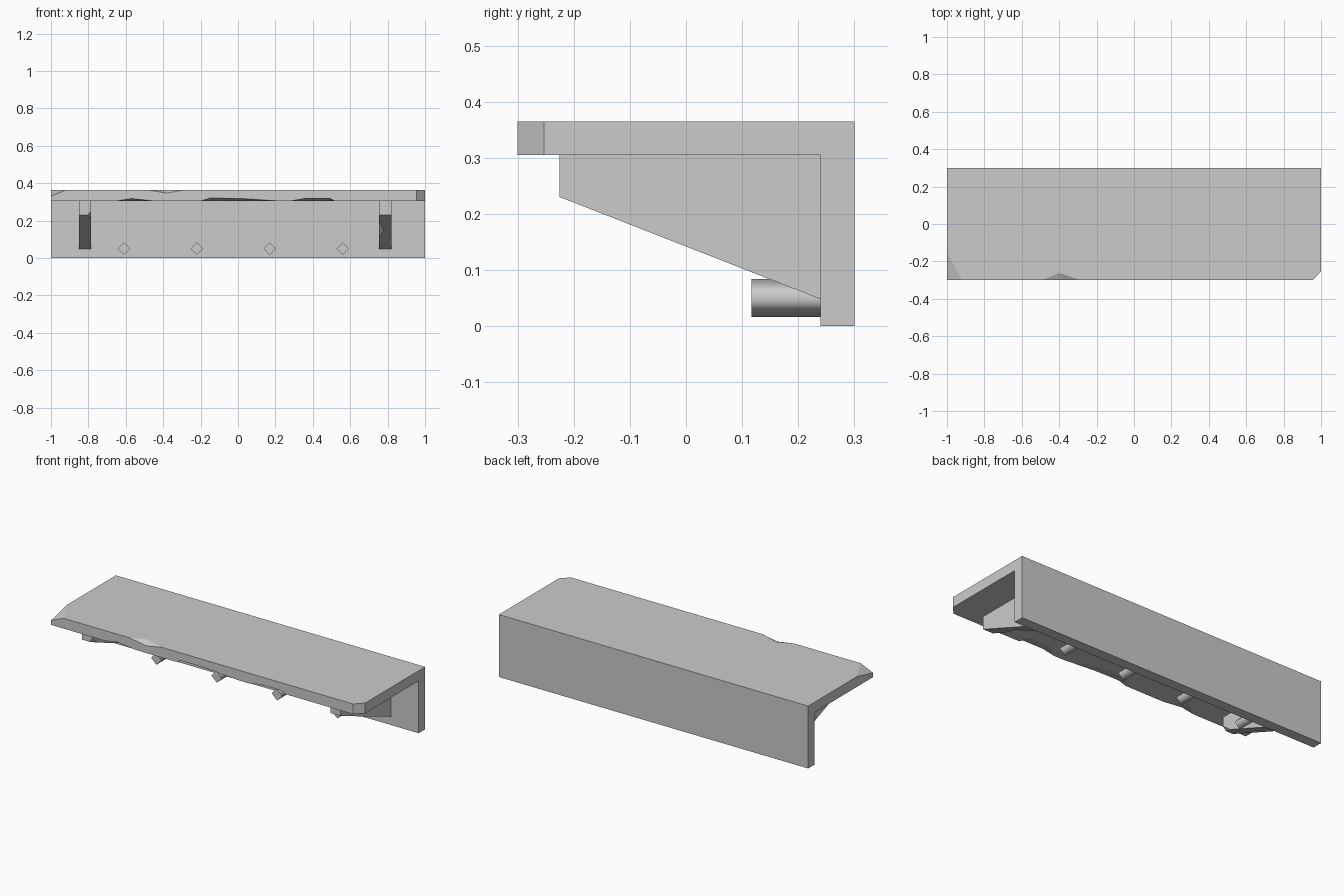
import bpy, bmesh
from mathutils import Vector as V

cube = bpy.data.objects.get("Cube")
if cube:
    bpy.data.objects.remove(cube, do_unlink=True)

grey = bpy.data.materials.new("stone_grey")
grey.use_nodes = True
grey.diffuse_color = (0.6, 0.6, 0.6, 1)
grey.node_tree.nodes["Principled BSDF"].inputs["Base Color"].default_value = (0.6, 0.6, 0.6, 1)


def add_object(name, bm):
    """Turn a bmesh into a linked object with the grey material."""
    bmesh.ops.recalc_face_normals(bm, faces=bm.faces)
    mesh = bpy.data.meshes.new(name)
    bm.to_mesh(mesh)
    bm.free()
    mesh.materials.append(grey)
    obj = bpy.data.objects.new(name, mesh)
    bpy.context.collection.objects.link(obj)
    return obj


def extrude_profile(points, x0, x1):
    """Extrude a (y, z) outline from x0 to x1."""
    bm = bmesh.new()
    face = bm.faces.new([bm.verts.new((x0, y, z)) for y, z in points])
    new = bmesh.ops.extrude_face_region(bm, geom=[face])["geom"]
    verts = [g for g in new if isinstance(g, bmesh.types.BMVert)]
    bmesh.ops.translate(bm, verts=verts, vec=(x1 - x0, 0, 0))
    bmesh.ops.recalc_face_normals(bm, faces=bm.faces)
    return bm


def clip_corner(bm, corner, p, q, r):
    """Slice off a corner along the plane through p, q and r."""
    p, q, r = V(p), V(q), V(r)
    normal = (q - p).cross(r - p).normalized()
    if normal.dot(V(corner) - p) < 0:
        normal.negate()
    geom = bm.verts[:] + bm.edges[:] + bm.faces[:]
    cut = bmesh.ops.bisect_plane(bm, geom=geom, plane_co=p, plane_no=normal,
                                 clear_outer=True)["geom_cut"]
    edges = [g for g in cut if isinstance(g, bmesh.types.BMEdge)]
    bmesh.ops.contextual_create(bm, geom=edges)


def chip_edge(obj, a, b, pairs, out):
    """Knock a chip out of an edge from a to b; pairs lie on the two faces."""
    a, b, out = V(a), V(b), V(out)
    points = [a, b, a + out, b + out]
    for s, t in pairs:
        s, t = V(s), V(t)
        points += [s + (s - t) * 0.5, t + (t - s) * 0.5]
    bm = bmesh.new()
    for p in points:
        bm.verts.new(p)
    hull = bmesh.ops.convex_hull(bm, input=bm.verts)
    spare = [g for g in hull["geom_interior"] if isinstance(g, bmesh.types.BMVert)]
    bmesh.ops.delete(bm, geom=spare, context="VERTS")
    cutter = add_object("chip_cutter", bm)
    cutter.hide_render = True
    mod = obj.modifiers.new("chip", "BOOLEAN")
    mod.operation, mod.solver, mod.object = "DIFFERENCE", "EXACT", cutter
    bpy.context.view_layer.update()
    graph = bpy.context.evaluated_depsgraph_get()
    mesh = bpy.data.meshes.new_from_object(obj.evaluated_get(graph))
    obj.modifiers.clear()
    obj.data = mesh
    bpy.data.objects.remove(cutter, do_unlink=True)


# Shelf board and back panel as one L-shaped slab
FRONT, BACK, WALL, TOP, UNDER = -0.3, 0.3, 0.24, 0.365, 0.305
bm = extrude_profile([(FRONT, UNDER), (FRONT, TOP), (BACK, TOP), (BACK, 0),
                      (WALL, 0), (WALL, UNDER)], -1, 1)
clip_corner(bm, (-1, FRONT, TOP), (-0.92, FRONT, TOP), (-1, -0.15, TOP), (-1, FRONT, 0.33))
clip_corner(bm, (1, FRONT, TOP), (0.955, FRONT, TOP), (1, -0.253, TOP), (1, -0.253, UNDER))
shelf = add_object("shelf_and_back_panel", bm)

# Worn chips along the front edges
chip_edge(shelf, (-0.49, FRONT, TOP), (-0.285, FRONT, TOP),
          [((-0.4, -0.262, TOP), (-0.38, FRONT, 0.347))], (0, -0.1, 0.1))
for start, end, peaks in [(-0.65, -0.45, [(-0.57, 0.013)]),
                          (-0.2, 0.22, [(-0.15, 0.015), (0.02, 0.013)]),
                          (0.28, 0.52, [(0.36, 0.014), (0.49, 0.014)])]:
    pairs = [((x, -0.24, UNDER), (x, FRONT, UNDER + h)) for x, h in peaks]
    chip_edge(shelf, (start, FRONT, UNDER), (end, FRONT, UNDER), pairs, (0, -0.1, -0.1))

# Tapered support brackets
BRACKET = [(-0.225, UNDER), (WALL, UNDER), (WALL, 0.048), (-0.225, 0.23)]
bm = extrude_profile(BRACKET, -0.85, -0.785)
clip_corner(bm, (-0.785, -0.225, 0.23), (-0.785, -0.225, 0.252),
            (-0.803, -0.225, 0.23), (-0.785, -0.17, 0.208))
add_object("right_bracket", bm)
bracket = add_object("left_bracket", extrude_profile(BRACKET, 0.755, 0.82))
chip_edge(bracket, (0.755, -0.123, 0.19), (0.755, 0.082, 0.11),
          [((0.78, -0.02, 0.15), (0.755, -0.02, 0.19))], (-0.1, 0, -0.1))

# Four-sided pegs with softly shaded sides
for i in range(4):
    bm = bmesh.new()
    bmesh.ops.create_cone(bm, cap_ends=True, segments=4, radius1=0.034,
                          radius2=0.034, depth=0.123)
    for face in bm.faces:
        face.smooth = abs(face.normal.z) < 0.5
    for edge in bm.edges:
        edge.smooth = all(f.smooth for f in edge.link_faces)
    for v in bm.verts:
        v.co = V((v.co.x - 0.61 + i * 0.39, 0.1785 - v.co.z, v.co.y + 0.05))
    add_object(f"peg_{i + 1}", bm)
